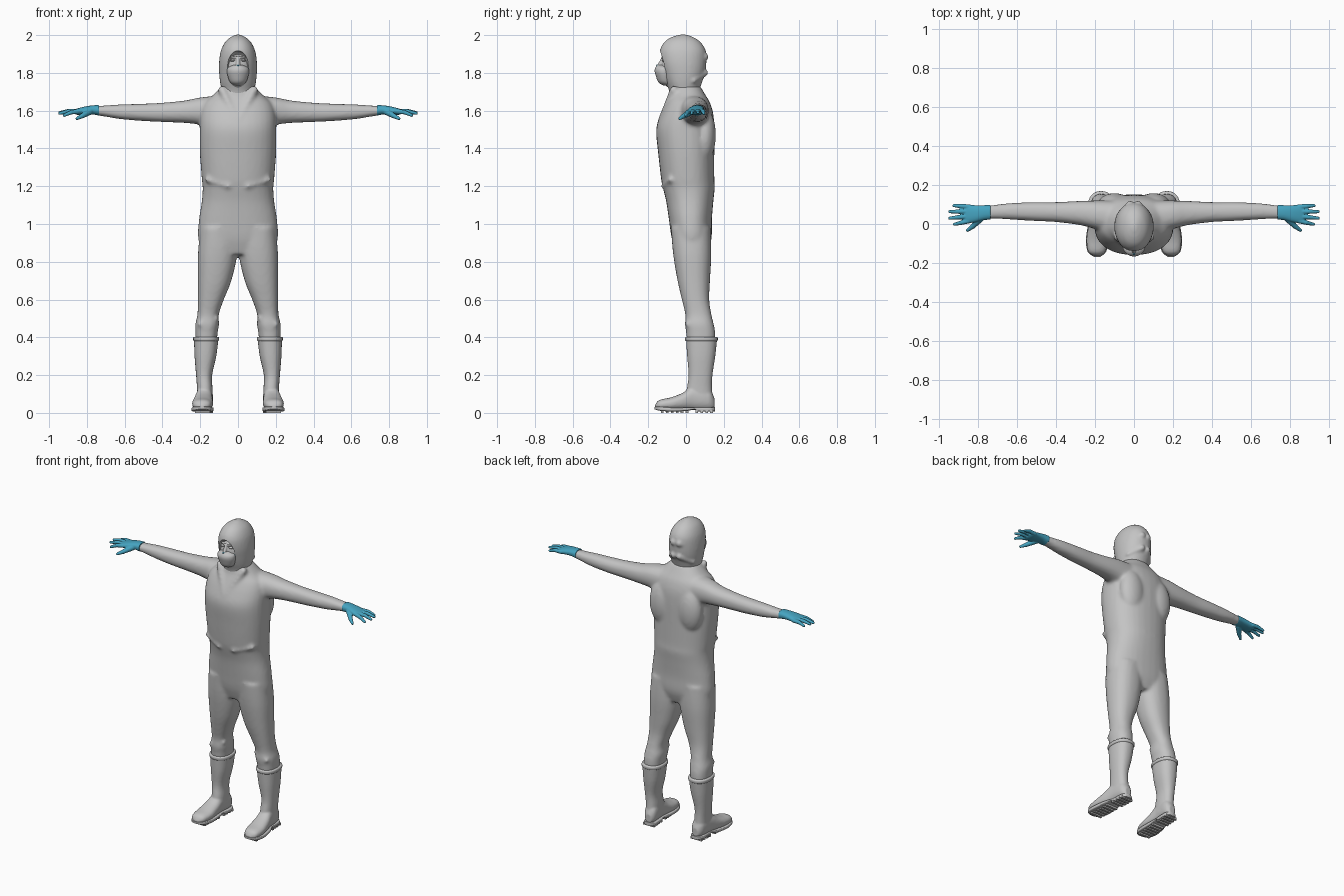
import bpy, bmesh
from math import sin, cos, pi, radians
from mathutils import Matrix, Vector

if "Cube" in bpy.data.objects:
    bpy.data.objects.remove(bpy.data.objects["Cube"])


def material(name, rgb):
    m = bpy.data.materials.new(name)
    m.use_nodes = True
    m.diffuse_color = (*rgb, 1)
    bsdf = m.node_tree.nodes["Principled BSDF"]
    bsdf.inputs["Base Color"].default_value = (*rgb, 1)
    bsdf.inputs["Roughness"].default_value = 0.7
    return m


GREY = material("suit grey", (0.55, 0.55, 0.55))
TEAL = material("glove teal", (0.06, 0.37, 0.53))


def finish(bm, name, mat=GREY, angle=50):
    bmesh.ops.recalc_face_normals(bm, faces=bm.faces)
    me = bpy.data.meshes.new(name)
    bm.to_mesh(me)
    bm.free()
    ob = bpy.data.objects.new(name, me)
    bpy.context.collection.objects.link(ob)
    me.materials.append(mat)
    select([ob])
    bpy.ops.object.shade_smooth_by_angle(angle=radians(angle))
    return ob


def select(obs):
    bpy.ops.object.select_all(action='DESELECT')
    for o in obs:
        o.select_set(True)
    bpy.context.view_layer.objects.active = obs[0]


def spline(rows, steps):
    """Catmull-Rom interpolation between section rows."""
    vs = [Vector(r) for r in rows]
    out = []
    for i in range(len(vs) - 1):
        a, b, c, d = vs[max(i - 1, 0)], vs[i], vs[i + 1], vs[min(i + 2, len(vs) - 1)]
        for k in range(steps):
            t = k / steps
            out.append(b + (c - a) * t / 2 + (a - b * 2.5 + c * 2 - d / 2) * t * t
                       + (b * 1.5 - a / 2 - c * 1.5 + d / 2) * t ** 3)
    return out + [vs[-1]]


def loft(name, axis, rows, side=1, power=2.3, mat=GREY, sides=32, steps=4):
    """Rows are (position on axis, low and high of the two other directions)."""
    bm = bmesh.new()
    rings = []
    for t, a0, a1, b0, b1 in spline(rows, steps):
        ring = []
        for k in range(sides):
            c, s = cos(2 * pi * k / sides), sin(2 * pi * k / sides)
            u = abs(c) ** (2 / power) * (1 if c > 0 else -1)
            v = abs(s) ** (2 / power) * (1 if s > 0 else -1)
            a, b = (a0 + a1 + (a1 - a0) * u) / 2, (b0 + b1 + (b1 - b0) * v) / 2
            p = {'x': (t, a, b), 'y': (a, t, b), 'z': (a, b, t)}[axis]
            ring.append(bm.verts.new((p[0] * side, p[1], p[2])))
        rings.append(ring)
    for r, q in zip(rings, rings[1:]):
        for k in range(sides):
            j = (k + 1) % sides
            bm.faces.new((r[k], r[j], q[j], q[k]))
    bm.faces.new(rings[0])
    bm.faces.new(rings[-1])
    return finish(bm, name, mat)


def ball(name, centre, radii, tilt=0, mat=GREY, turn='X'):
    bm = bmesh.new()
    m = Matrix.Translation(centre) @ Matrix.Rotation(radians(tilt), 4, turn) @ Matrix.Diagonal((*radii, 1))
    bmesh.ops.create_uvsphere(bm, u_segments=32, v_segments=20, radius=1, matrix=m)
    return finish(bm, name, mat)


def rod(name, p, q, r0, r1, mat=GREY):
    """Tapered rod with round ends."""
    p, q = Vector(p), Vector(q)
    d = q - p
    bm = bmesh.new()
    turn = d.to_track_quat('Z', 'Y').to_matrix().to_4x4()
    bmesh.ops.create_cone(bm, cap_ends=True, segments=16, radius1=r0, radius2=r1,
                          depth=d.length, matrix=Matrix.Translation((p + q) / 2) @ turn)
    for c, r in ((p, r0), (q, r1)):
        bmesh.ops.create_uvsphere(bm, u_segments=16, v_segments=10, radius=r, matrix=Matrix.Translation(c))
    return finish(bm, name, mat)


def apply(ob, kind, **settings):
    mod = ob.modifiers.new(kind, kind)
    for k, v in settings.items():
        setattr(mod, k, v)
    select([ob])
    bpy.ops.object.modifier_apply(modifier=mod.name)


def fuse(name, parts, voxel, rounds, mat=GREY):
    """Merge overlapping parts into one soft skin."""
    select(parts)
    bpy.ops.object.join()
    ob = parts[0]
    ob.name = ob.data.name = name
    apply(ob, 'REMESH', mode='VOXEL', voxel_size=voxel)
    apply(ob, 'SMOOTH', factor=0.5, iterations=rounds)
    ob.data.materials.clear()
    ob.data.materials.append(mat)
    select([ob])
    bpy.ops.object.shade_smooth()
    return ob


# Suit: torso, sleeves and trousers in one skin
suit = [loft("torso", 'z', [
    (0.84, -.17, .17, -.05, .11), (0.92, -.21, .21, -.075, .135), (1.02, -.207, .207, -.09, .137),
    (1.12, -.192, .192, -.105, .145), (1.19, -.187, .187, -.122, .152), (1.24, -.192, .192, -.132, .15),
    (1.38, -.202, .202, -.148, .15), (1.5, -.203, .203, -.158, .15), (1.58, -.2, .2, -.135, .145),
    (1.64, -.18, .18, -.108, .128), (1.68, -.135, .135, -.09, .105), (1.73, -.085, .085, -.08, .075)])]
for s in (1, -1):
    suit += [
        loft("sleeve", 'x', [
            (.1, -.05, .12, 1.5, 1.68), (.2, -.025, .12, 1.525, 1.67), (.28, -.005, .118, 1.535, 1.654),
            (.4, .01, .112, 1.54, 1.642), (.5, .015, .112, 1.545, 1.637), (.62, .022, .108, 1.555, 1.633),
            (.7, .027, .1, 1.568, 1.628), (.755, .028, .094, 1.576, 1.624)], s),
        loft("trouser", 'z', [
            (.98, 0, .2, -.08, .13), (.84, .004, .212, -.068, .134), (.7, .035, .212, -.045, .127),
            (.6, .075, .212, -.022, .123), (.52, .102, .215, -.004, .135), (.47, .1, .226, -.006, .147),
            (.43, .107, .226, 0, .154), (.38, .112, .225, .005, .155)], s),
        rod("collar_fold", (s * .085, -.065, 1.71), (s * .006, -.135, 1.55), .022, .014),
        ball("shoulder_blade", (s * .1, .1, 1.47), (.085, .058, .14)),
        rod("waist_fold", (s * .05, -.122, 1.2), (s * .16, -.08, 1.235), .012, .016),
        rod("knee_fold", (s * .115, .02, .5), (s * .2, .01, .47), .013, .015)]
fuse("suit", suit, .01, 7)

# Hood with face opening
hood = [loft("hood", 'z', [
    (1.64, -.105, .105, -.08, .09), (1.7, -.088, .088, -.088, .073), (1.75, -.095, .095, -.106, .085),
    (1.8, -.1, .1, -.122, .102), (1.86, -.1, .1, -.137, .108), (1.92, -.09, .09, -.138, .104),
    (1.965, -.067, .067, -.113, .075), (1.99, -.038, .038, -.075, .037), (2.003, -.01, .01, -.03, 0)], power=2.1)]
for s in (1, -1):
    hood += [rod("hood_fold", (s * .085, .02, 1.84), (s * .02, .1, 1.885), .014, .02),
             rod("hood_fold", (s * .08, .04, 1.76), (s * .02, .098, 1.8), .014, .019)]
hood = fuse("hood", hood, .008, 4)
cutter = ball("face_cutter", (0, -.15, 1.81), (.066, .07, .108), tilt=-6)
cutter.hide_render = True
apply(hood, 'BOOLEAN', operation='DIFFERENCE', solver='EXACT', object=cutter)
bpy.data.objects.remove(cutter)
select([hood])
bpy.ops.object.shade_smooth_by_angle(angle=radians(40))

# Face, eyes and mask
face = [ball("face", (0, -.072, 1.815), (.066, .06, .1))]
face += [rod("brow", (s * .012, -.124, 1.883), (s * .046, -.108, 1.886), .007, .005) for s in (1, -1)]
face += [rod("nose", (0, -.12, 1.88), (0, -.142, 1.835), .009, .012)]
fuse("face", face, .004, 2)
for s, side in ((1, "left"), (-1, "right")):
    ball(side + "_eye", (s * .028, -.113, 1.866), (.014, .014, .007))
    rod(side + "_mask_edge", (s * .056, -.105, 1.822), (0, -.154, 1.84), .004, .004, TEAL)
loft("mask", 'z', [
    (1.733, -.02, .02, -.12, -.07), (1.75, -.042, .042, -.146, -.07), (1.785, -.055, .055, -.16, -.07),
    (1.81, -.058, .058, -.166, -.07), (1.828, -.052, .052, -.162, -.07),
    (1.843, -.022, .022, -.152, -.08)], power=1.9)

for s, side in ((1, "left"), (-1, "right")):
    # Glove: palm, four fingers and thumb
    glove = [loft("palm", 'x', [
        (.735, .022, .098, 1.574, 1.63), (.77, .02, .096, 1.58, 1.628), (.81, .01, .096, 1.58, 1.622),
        (.85, .004, .098, 1.578, 1.612), (.868, .012, .09, 1.584, 1.606)], s)]
    for y0, y1, x1, z1 in ((.088, .094, .93, 1.585), (.064, .063, .952, 1.59),
                           (.04, .03, .952, 1.586), (.016, -.002, .928, 1.575)):
        root, tip = Vector((.845, y0, 1.596)), Vector((x1 - .008, y1, z1))
        mid = (root + tip) / 2 + Vector((0, 0, .006))
        for a, b, r0, r1 in ((root, mid, .013, .0115), (mid, tip, .0115, .008)):
            glove.append(rod("finger", (s * a.x, a.y, a.z), (s * b.x, b.y, b.z), r0, r1))
    glove += [rod("thumb", (s * .785, .03, 1.596), (s * .825, -.012, 1.572), .019, .013),
              rod("thumb", (s * .825, -.012, 1.572), (s * .853, -.033, 1.558), .013, .008)]
    fuse(side + "_glove", glove, .0035, 2, TEAL)

    # Boot: shaft and foot, then rim, sole and treads
    shaft = loft("shaft", 'z', [
        (.395, .103, .233, 0, .165), (.3, .115, .23, .006, .155), (.2, .137, .222, .014, .14),
        (.13, .135, .217, .005, .138), (.06, .133, .215, .0, .143)], s)
    foot = loft("foot", 'y', [
        (-.165, .177, .203, .022, .04), (-.142, .147, .235, .015, .068), (-.08, .132, .243, .015, .082),
        (-.02, .133, .235, .015, .105), (.04, .135, .222, .015, .14), (.12, .132, .212, .015, .13),
        (.15, .15, .19, .02, .08)], s)
    fuse(side + "_boot", [shaft, foot], .006, 4)
    loft(side + "_boot_rim", 'z', [(.38, .104, .233, -.001, .164), (.386, .1, .237, -.005, .168),
                                   (.398, .1, .237, -.005, .168), (.403, .105, .232, 0, .163)], s)
    loft(side + "_boot_sole", 'y', [
        (-.168, .172, .205, .02, .032), (-.142, .143, .237, .012, .034), (-.08, .13, .246, .007, .03),
        (0, .132, .234, .01, .03), (.045, .134, .217, .018, .03), (.065, .131, .213, .008, .03),
        (.13, .13, .21, .007, .03), (.154, .15, .19, .008, .03)], s, power=6)
    bm = bmesh.new()
    for k in range(11):
        y = -.125 + k * .026
        if k != 6:
            place = Matrix.Translation((s * (.187 - .06 * (y + .12)), y, .0075))
            bmesh.ops.create_cube(bm, size=1, matrix=place @ Matrix.Diagonal((.08, .014, .015, 1)))
    finish(bm, side + "_boot_treads", angle=30)
